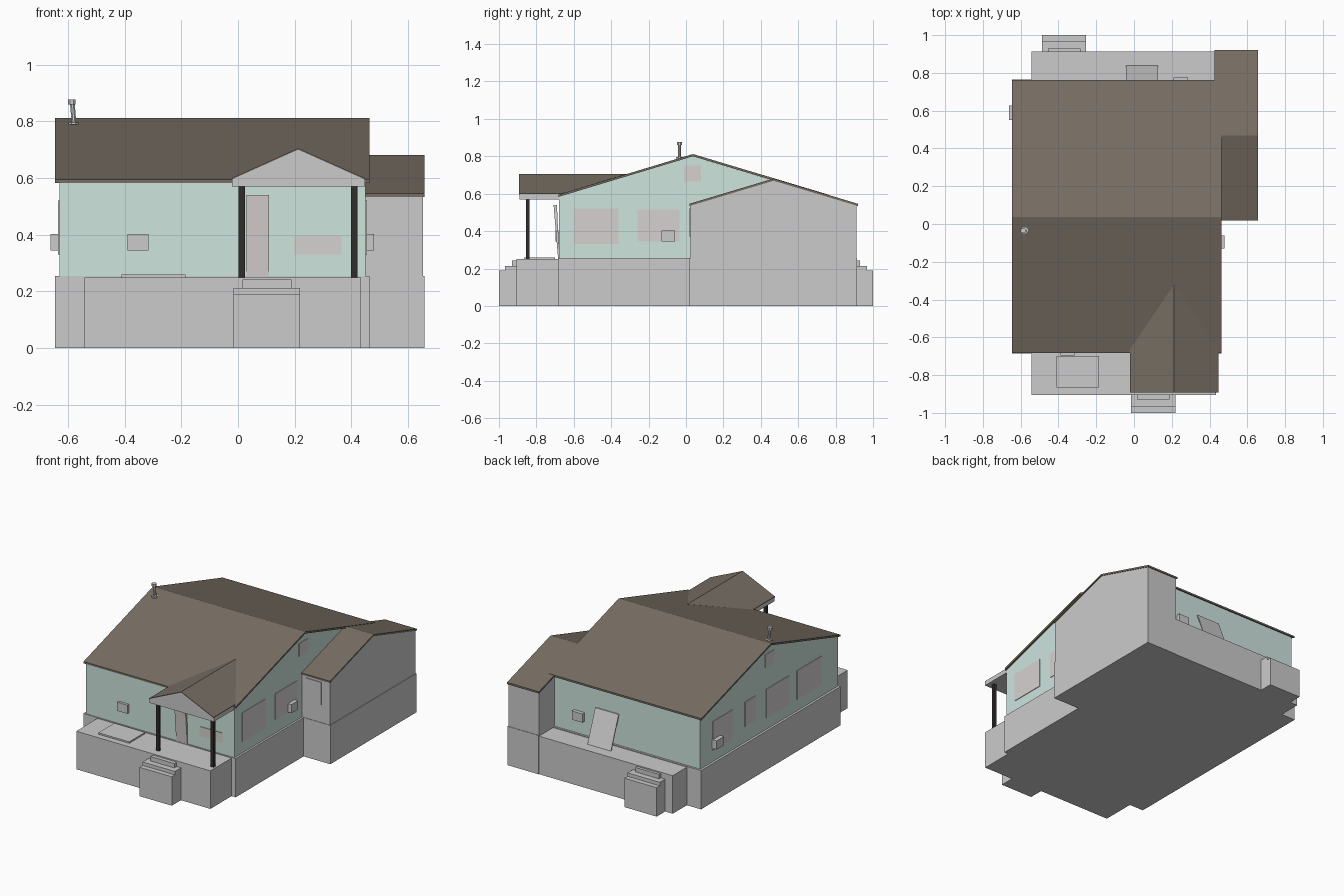
import bpy, bmesh, math
from mathutils import Vector

if "Cube" in bpy.data.objects:
    bpy.data.objects.remove(bpy.data.objects["Cube"])


def mat(name, c):
    m = bpy.data.materials.new(name)
    m.diffuse_color = (*c, 1)
    m.use_nodes = True
    m.node_tree.nodes["Principled BSDF"].inputs["Base Color"].default_value = m.diffuse_color
    return m


SIDING = mat("siding", (0.62, 0.78, 0.73))
ROOF = mat("shingles", (0.185, 0.155, 0.125))
DARK = mat("dark_metal", (0.03, 0.027, 0.025))
PANE = mat("pane", (0.68, 0.64, 0.64))


def make(name, verts, faces, m=None):
    me = bpy.data.meshes.new(name)
    me.from_pydata(verts, [], faces)
    bm = bmesh.new()
    bm.from_mesh(me)
    bmesh.ops.recalc_face_normals(bm, faces=bm.faces)
    bm.to_mesh(me)
    bm.free()
    ob = bpy.data.objects.new(name, me)
    bpy.context.collection.objects.link(ob)
    if m:
        me.materials.append(m)
    return ob


def loft(name, a, b, m=None):
    # closed solid between two matching outlines
    n = len(a)
    faces = [tuple(range(n)), tuple(range(2 * n - 1, n - 1, -1))]
    faces += [(i, (i + 1) % n, n + (i + 1) % n, n + i) for i in range(n)]
    return make(name, list(a) + list(b), faces, m)


def prism_x(name, yz, x0, x1, m=None):
    return loft(name, [(x0, y, z) for y, z in yz], [(x1, y, z) for y, z in yz], m)


def box(name, x0, x1, y0, y1, z0, z1, m=None):
    return prism_x(name, [(y0, z0), (y1, z0), (y1, z1), (y0, z1)], x0, x1, m)


def tube(name, x, y, z0, z1, r, n, m=None, lean=0):
    ring = [(math.cos(2 * math.pi * (i + .5) / n) * r, math.sin(2 * math.pi * (i + .5) / n) * r) for i in range(n)]
    return loft(name, [(x + u, y + v, z0) for u, v in ring],
                [(x + u + lean, y + v, z1) for u, v in ring], m)


# Foundations and porches
box("main_foundation", -.645, .463, -.685, .765, 0, .255)
box("wing_foundation", .43, .657, .02, .915, 0, .255)
box("front_porch", -.542, .433, -.905, -.68, 0, .25)
box("back_porch", -.542, .433, .76, .912, 0, .25)

# Steps: three stacked treads front and back
for side, s, cx in (("front", -1, .102), ("back", 1, -.37)):
    for i, (w, y, z) in enumerate(((.117, 1.0, .19), (.117, .968, .213), (.086, .93, .242))):
        y0, y1 = sorted((s * .9, s * y))
        box(f"{side}_step_{i + 1}", cx - w, cx + w, y0, y1, 0, z)

# Gabled house body and its roof slab
RY, RZ = .037, .812
prism_x("main_walls", [(-.68, .255), (.752, .255), (.752, .585), (RY, .8), (-.68, .585)], -.63, .45, SIDING)
prism_x("main_roof", [(-.682, .595), (RY, RZ), (.762, .595), (.762, .583), (RY, RZ - .012), (-.682, .583)],
        -.645, .463, ROOF)

# Side wing
prism_x("wing_walls", [(.023, .255), (.912, .255), (.912, .54), (.468, .672), (.023, .54)], .43, .653)
prism_x("wing_roof_front", [(.018, .546), (.468, .681), (.468, .669), (.018, .534)], .445, .657, ROOF)
prism_x("wing_roof_back", [(.468, .681), (.92, .546), (.92, .534), (.468, .669)], .425, .657, ROOF)
box("wing_window", .48, .59, .018, .026, .37, .52)

# Porch gable with valleys cut into the main slope
X0, XM, X1, YF, EZ, PZ = -.022, .212, .447, -.89, .598, .704
loft("porch_gable", [(x, YF, z) for x, z in ((X0, .57), (X1, .57), (X1, EZ), (XM, PZ - .002), (X0, EZ))],
     [(x, y, z) for x, y, z in ((X0, -.675, .57), (X1, -.675, .57), (X1, -.675, EZ),
                                (XM, -.33, PZ - .004), (X0, -.675, EZ))])
for side, xe in (("left", X0), ("right", X1)):
    top = [Vector(p) for p in ((xe, YF - .002, EZ + .002), (XM, YF - .002, PZ + .001),
                               (XM, -.32, PZ + .001), (xe, -.665, EZ + .002))]
    loft(f"porch_roof_{side}", top, [p - Vector((0, 0, .005)) for p in top], ROOF)

# Porch columns
for side, x in (("left", .013), ("right", .41)):
    box(f"porch_column_{side}", x - .011, x + .011, -.855, -.837, .25, .572, DARK)

# Windows and gable vents: (y0, y1, z0, z1) on each side wall
right = ((-.60, -.36, .33, .52), (-.26, -.035, .345, .515), (-.012, .08, .665, .75))
left = ((.415, .625, .33, .52), (.18, .29, .36, .52), (-.17, .07, .33, .52),
        (-.50, -.25, .33, .52), (-.012, .08, .665, .75))
for side, x, rects in (("right", .45, right), ("left", -.63, left)):
    for i, (y0, y1, z0, z1) in enumerate(rects):
        box(f"{side}_window_{i + 1}", x - .004, x + .004, y0, y1, z0, z1, PANE)
box("front_window", .20, .365, -.684, -.676, .33, .395, PANE)

# Wall-mounted utility boxes
box("front_box", -.39, -.315, -.697, -.675, .345, .402)
box("back_box", .21, .287, .745, .776, .345, .402)
box("right_box", .445, .48, -.13, -.06, .345, .402)
box("left_box", -.662, -.625, .55, .628, .345, .402)

# Front door leaning out at the top, back panel leaning on the wall
prism_x("front_door", [(-.684, .255), (-.678, .255), (-.69, .54), (-.708, .54)], .03, .11, PANE)
prism_x("back_panel", [(.84, .25), (.76, .46), (.753, .46), (.833, .25)], -.042, .128)
box("porch_mat", -.41, -.185, -.865, -.70, .25, .26)

# Chimney pipe with flange and cap
tube("chimney_flange", -.58, -.035, .788, .796, .019, 8)
tube("chimney_pipe", -.578, -.035, .79, .862, .009, 8, lean=-.006)
tube("chimney_cap", -.586, -.035, .86, .877, .015, 8)
